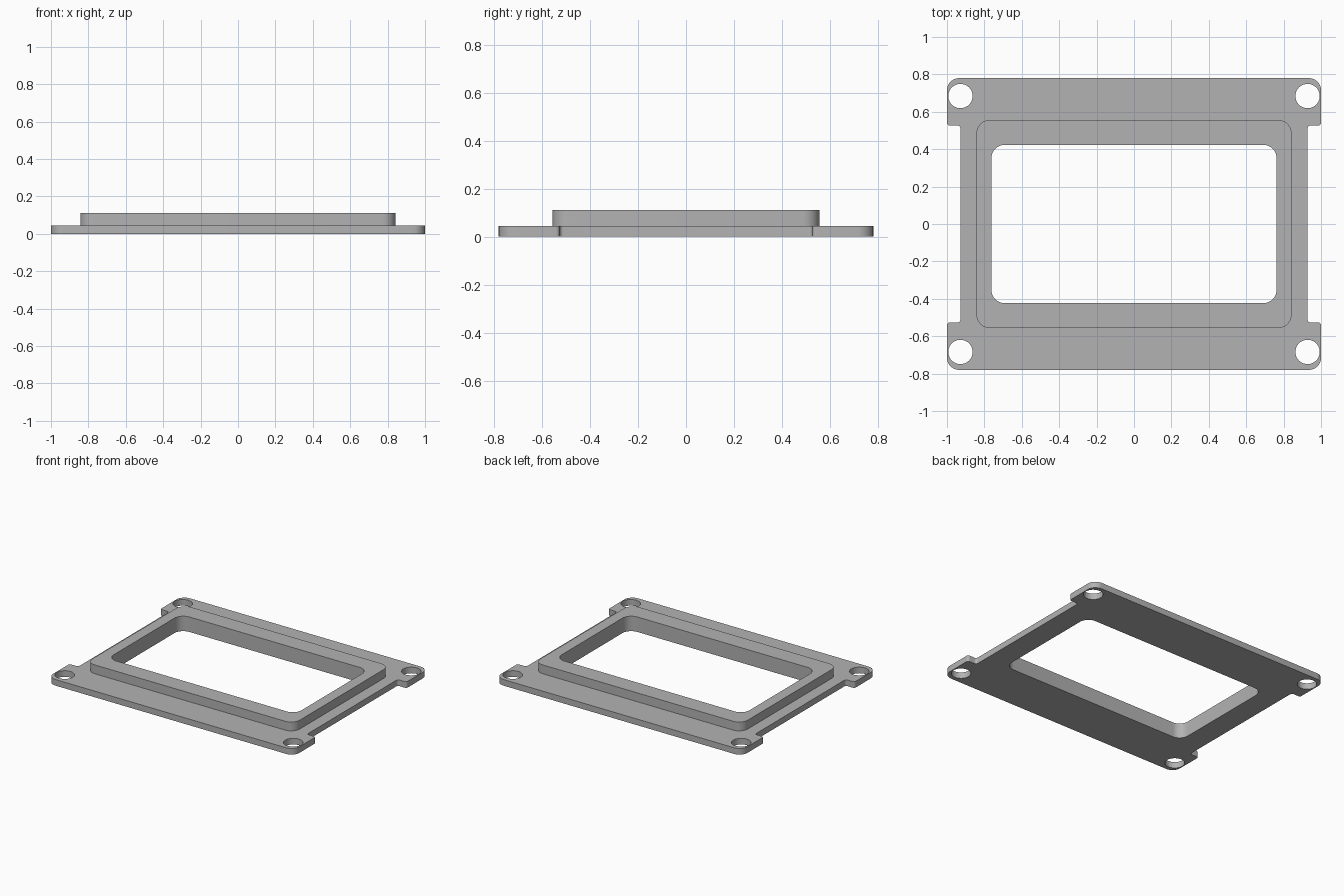
import bpy
import bmesh
import math
from mathutils import Vector

cube = bpy.data.objects.get("Cube")
if cube:
    bpy.data.objects.remove(cube, do_unlink=True)

PLATE_Z, FRAME_Z = 0.045, 0.11


def rounded(corners, steps=8):
    """Outline with a quarter-circle fillet at each (x, y, radius) corner."""
    pts = []
    n = len(corners)
    for i, (x, y, r) in enumerate(corners):
        p = Vector((x, y))
        to_prev = (Vector(corners[i - 1][:2]) - p).normalized()
        to_next = (Vector(corners[(i + 1) % n][:2]) - p).normalized()
        centre = p + r * (to_prev + to_next)
        for k in range(steps + 1):
            t = math.pi / 2 * k / steps
            pts.append(centre - r * (to_next * math.cos(t) + to_prev * math.sin(t)))
    return pts


def rectangle(x, y, r):
    return rounded([(x, -y, r), (x, y, r), (-x, y, r), (-x, -y, r)])


def circle(x, y, r, n=40):
    return [Vector((x + r * math.cos(math.tau * k / n),
                    y + r * math.sin(math.tau * k / n))) for k in range(n)]


bm = bmesh.new()


def loop(pts, z):
    """Closed ring of edges at height z."""
    vs = [bm.verts.new((p.x, p.y, z)) for p in pts]
    return vs, [bm.edges.new((vs[i - 1], vs[i])) for i in range(len(vs))]


def wall(pts, z0, z1):
    """Vertical wall; returns its bottom and top edges."""
    (low, low_e), (high, high_e) = loop(pts, z0), loop(pts, z1)
    for i in range(len(pts)):
        bm.faces.new((low[i - 1], low[i], high[i], high[i - 1]))
    return low_e, high_e


def cap(*edge_loops):
    """Flat face between an outer ring and the rings inside it."""
    bmesh.ops.triangle_fill(bm, use_beauty=True, use_dissolve=False,
                            edges=[e for ring in edge_loops for e in ring])


# Plate outline: wide ends with corner tabs, narrower along both sides
quarter = [(0.928, 0.526, 0.016), (1.0, 0.526, 0.016), (1.0, 0.78, 0.065)]
right_side = [(x, -y, r) for x, y, r in reversed(quarter)] + quarter
outline = rounded(right_side + [(-x, y, r) for x, y, r in reversed(right_side)])

plate_low, plate_high = wall(outline, 0, PLATE_Z)
holes = [wall(circle(sx * 0.928, sy * 0.684, 0.065), 0, PLATE_Z)
         for sx in (-1, 1) for sy in (-1, 1)]

# Raised frame around the window opening
frame_low, frame_high = wall(rectangle(0.842, 0.556, 0.07), PLATE_Z, FRAME_Z)
window_low, window_high = wall(rectangle(0.762, 0.423, 0.07), 0, FRAME_Z)

# Underside, plate top and frame top
cap(plate_low, window_low, *[h[0] for h in holes])
cap(plate_high, frame_low, *[h[1] for h in holes])
cap(frame_high, window_high)
bmesh.ops.recalc_face_normals(bm, faces=bm.faces)

mesh = bpy.data.meshes.new("mounting_bezel")
bm.to_mesh(mesh)
bm.free()
bezel = bpy.data.objects.new("mounting_bezel", mesh)
bpy.context.collection.objects.link(bezel)

# Plain grey
grey = bpy.data.materials.new("plain_grey")
grey.use_nodes = True
colour = (0.45, 0.45, 0.45, 1)
grey.diffuse_color = colour
grey.node_tree.nodes["Principled BSDF"].inputs["Base Color"].default_value = colour
mesh.materials.append(grey)

bpy.ops.object.select_all(action="DESELECT")
bezel.select_set(True)
bpy.context.view_layer.objects.active = bezel
bpy.ops.object.shade_smooth_by_angle(angle=math.radians(30))
